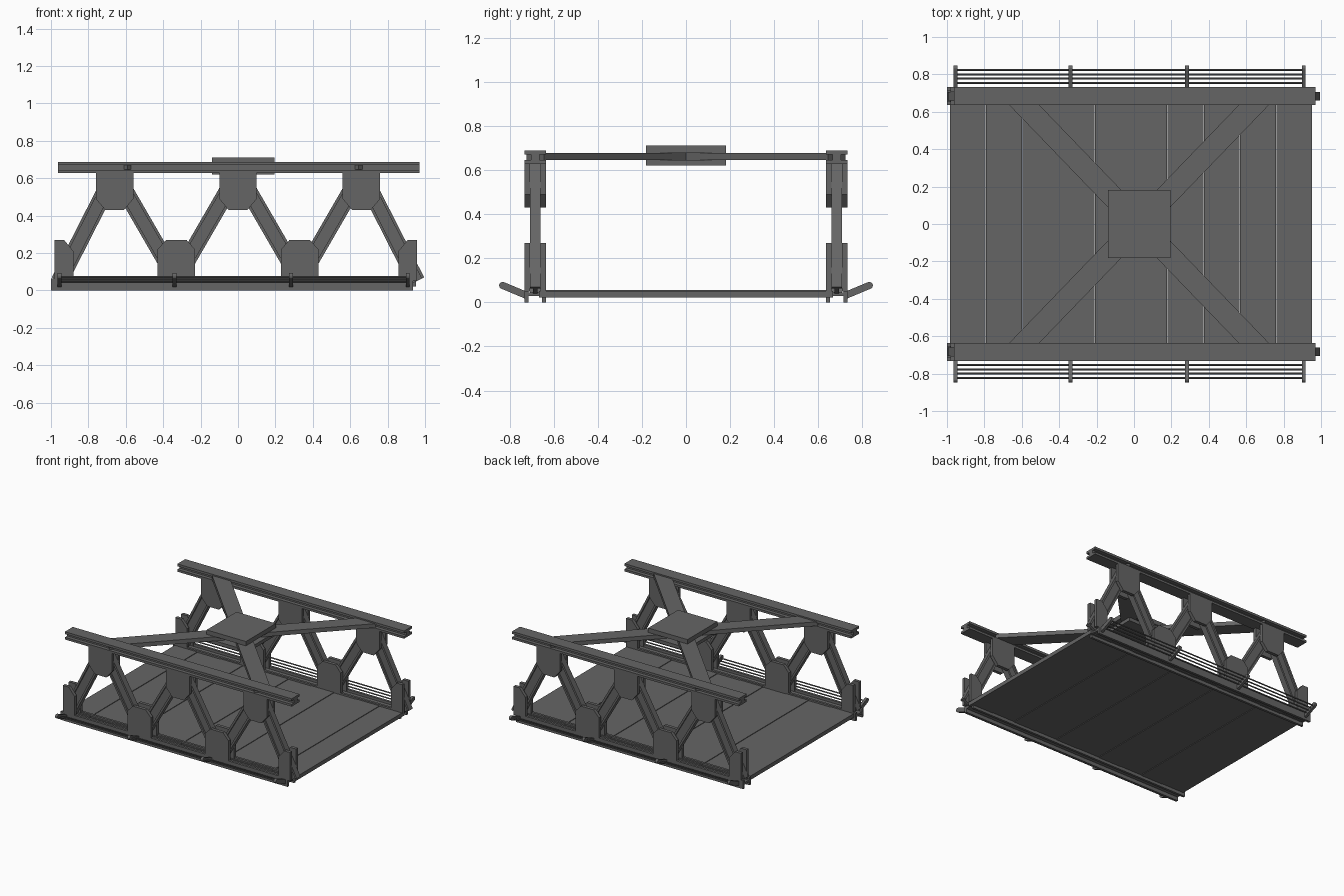
import bpy, bmesh, math
from mathutils import Vector, Matrix

cube = bpy.data.objects.get("Cube")
if cube:
    bpy.data.objects.remove(cube, do_unlink=True)

steel = bpy.data.materials.new("dark_grey_steel")
steel.use_nodes = True
GREY = (0.13, 0.13, 0.13, 1)
steel.diffuse_color = GREY
steel.node_tree.nodes["Principled BSDF"].inputs["Base Color"].default_value = GREY


def finish(name, bm):
    bmesh.ops.recalc_face_normals(bm, faces=bm.faces)
    mesh = bpy.data.meshes.new(name)
    bm.to_mesh(mesh)
    bm.free()
    mesh.materials.append(steel)
    obj = bpy.data.objects.new(name, mesh)
    bpy.context.collection.objects.link(obj)
    return obj


def add_box(bm, lo, hi, frame=Matrix()):
    lo, hi = Vector(lo), Vector(hi)
    fit = Matrix.Translation((lo + hi) / 2) @ Matrix.Diagonal((*(hi - lo), 1))
    bmesh.ops.create_cube(bm, size=1, matrix=frame @ fit)


def add_prism(bm, points, axis, depth):
    """Extrude a flat outline along a direction."""
    face = bm.faces.new([bm.verts.new(p) for p in points])
    new = bmesh.ops.extrude_face_region(bm, geom=[face])["geom"]
    move = [v for v in new if isinstance(v, bmesh.types.BMVert)]
    bmesh.ops.translate(bm, verts=move, vec=Vector(axis) * depth)


def beam_frame(start, end, across):
    """Frame whose x axis runs along the beam and y axis is the given direction."""
    x = (Vector(end) - Vector(start)).normalized()
    y = Vector(across).normalized()
    rot = Matrix((x, y, x.cross(y))).transposed().to_4x4()
    return Matrix.Translation(start) @ rot


SIDES = (("left_hand", 1), ("right_hand", -1))   # back truss, front truss
Y = 0.684                                       # truss centre line
HALF = 0.048                                    # half the chord width

for tag, s in (("back", 1), ("front", -1)):
    c = s * Y

    # Top chord: beam with grooved sides
    bm = bmesh.new()
    for z0, z1, w in ((0.67, 0.688, HALF), (0.645, 0.67, 0.02), (0.628, 0.645, HALF)):
        add_box(bm, (-0.963, c - w, z0), (0.97, c + w, z1))
    finish(tag + "_top_chord", bm)

    # Bottom chord: two upright flanges joined by a web
    bm = bmesh.new()
    for e in (-1, 1):
        f = c + e * (HALF - 0.009)
        add_box(bm, (-1, f - 0.009, 0), (0.935, f + 0.009, 0.065))
    add_box(bm, (-1, c - 0.035, 0.028), (0.935, c + 0.035, 0.045))
    finish(tag + "_bottom_chord", bm)

    # Zigzag diagonals with flanges and a thinner web
    bm = bmesh.new()
    for top in (-0.66, 0, 0.66):
        for e in (-1, 1):
            foot = top + e * 0.33
            low = 0.06
            if abs(foot) > 0.9:
                foot, low = math.copysign(0.955, foot), 0.05
            a, b = Vector((foot, c, low)), Vector((top, c, 0.63))
            b = a + (b - a) * 0.97
            frame, length = beam_frame(a, b, (0, 1, 0)), (b - a).length
            add_box(bm, (0, -0.01, -0.03), (length, 0.01, 0.03), frame)
            for q in (-0.045, 0.03):
                add_box(bm, (0, -0.023, q), (length, 0.023, q + 0.015), frame)
    finish(tag + "_diagonals", bm)

    # Paired gusset plates on both faces of the truss
    bm = bmesh.new()
    for e in (-1, 1):
        y = c + e * 0.023
        for x in (-0.66, 0, 0.66):
            outline = [(-0.1, 0.63), (-0.1, 0.49), (-0.05, 0.43),
                       (0.05, 0.43), (0.1, 0.49), (0.1, 0.63)]
            add_prism(bm, [(x + u, y, z) for u, z in outline], (0, e, 0), 0.025)
        for x in (-0.33, 0.33):
            outline = [(-0.1, 0.05), (-0.1, 0.22), (-0.055, 0.27),
                       (0.055, 0.27), (0.1, 0.22), (0.1, 0.05)]
            add_prism(bm, [(x + u, y, z) for u, z in outline], (0, e, 0), 0.025)
        for x, m in ((-0.98, 1), (0.957, -1)):
            outline = [(0, 0.05), (0, 0.27), (0.05, 0.27), (0.1, 0.21), (0.1, 0.05)]
            add_prism(bm, [(x + m * u, y, z) for u, z in outline], (0, e, 0), 0.025)
    finish(tag + "_gussets", bm)

    # Outrigger arms with rounded tips
    start, end = Vector((0, s * 0.715, 0.028)), Vector((0, s * 0.832, 0.077))
    along = (end - start).normalized()
    up = Vector((0, -along.z, along.y)) * s
    arm = [start - up * 0.016, start + up * 0.016]
    for i in range(7):
        t = math.pi / 2 - math.pi * i / 6
        arm.append(end + (up * math.sin(t) + along * math.cos(t)) * 0.016)
    bm = bmesh.new()
    for x in (-0.955, -0.34, 0.283, 0.907):
        shift = Vector((x - 0.01, 0, 0))
        add_prism(bm, [p + shift for p in arm], (1, 0, 0), 0.02)
    finish(tag + "_outrigger_arms", bm)

    # Thin rods strung along the arms
    bm = bmesh.new()
    for y in (0.754, 0.777, 0.8, 0.823):
        p = start + along * ((y - 0.715) / abs(along.y))
        place = Matrix.Translation((-0.024, p.y, p.z)) @ Matrix.Rotation(math.pi / 2, 4, 'Y')
        bmesh.ops.create_cone(bm, cap_ends=True, segments=8, radius1=0.005,
                              radius2=0.005, depth=1.862, matrix=place)
    finish(tag + "_outrigger_rods", bm)

# Deck planks laid crosswise with fine joints
bm = bmesh.new()
COUNT = 10
width = 1.94 / COUNT
for i in range(COUNT):
    x = -0.985 + i * width
    drop = 0.003 * (i % 2)
    add_box(bm, (x, -0.668, 0.025 - drop), (x + width - 0.002, 0.668, 0.055 - drop))
finish("deck_planks", bm)

# Overhead cross bracing
bm = bmesh.new()
for sx in (-1, 1):
    a, b = Vector((0.027 - sx * 0.68, -0.705, 0.662)), Vector((0.027 + sx * 0.68, 0.705, 0.662))
    frame = beam_frame(a, b, Vector((0, 0, 1)).cross(b - a))
    add_box(bm, (0.03, -0.058, -0.016), ((b - a).length - 0.03, 0.058, 0.016), frame)
finish("cross_braces", bm)

# Plates clamping the brace crossing above and below
for name, z0, z1 in (("upper_centre_plate", 0.678, 0.712), ("lower_centre_plate", 0.62, 0.646)):
    bm = bmesh.new()
    add_box(bm, (-0.14, -0.182, z0), (0.195, 0.182, z1))
    finish(name, bm)
